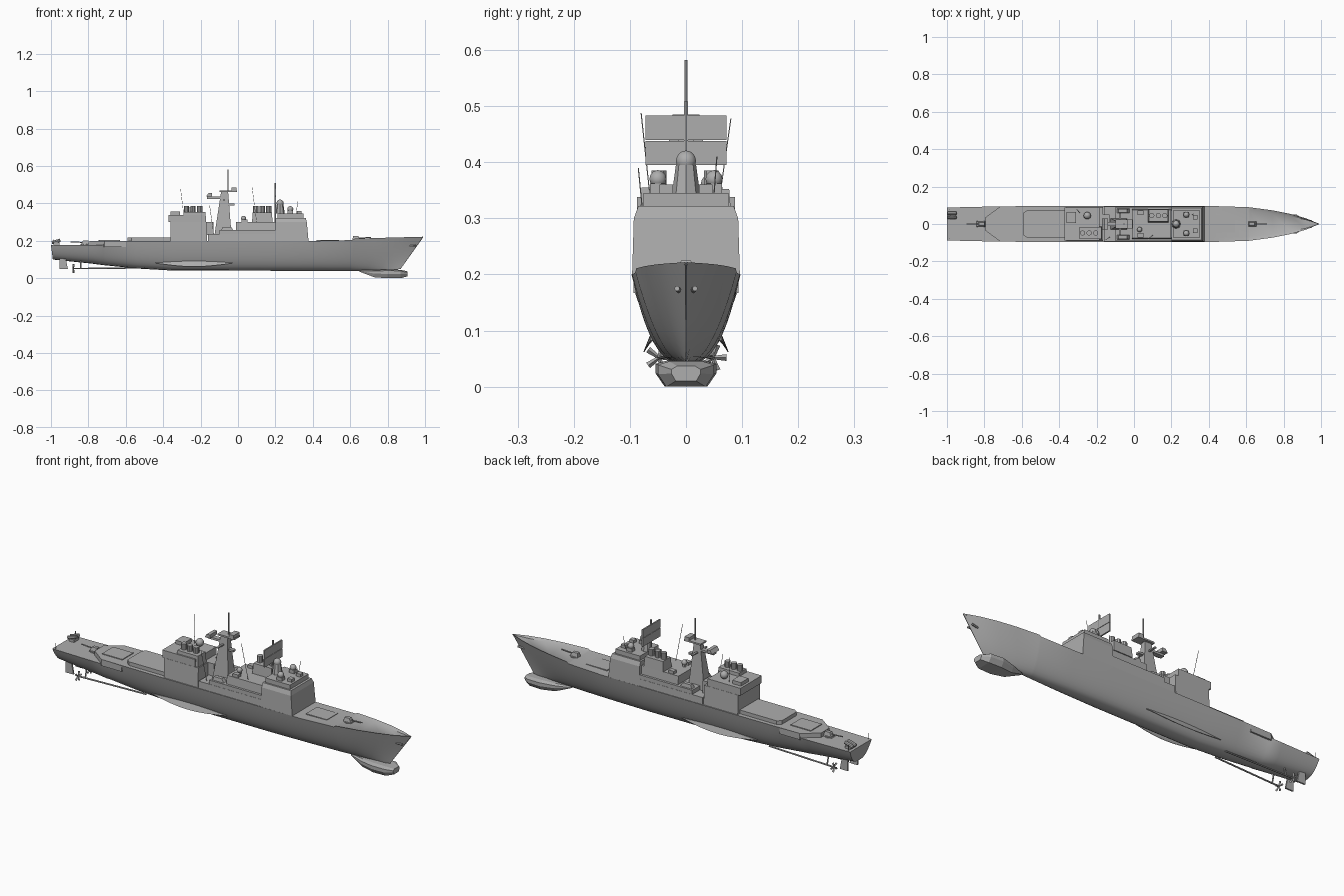
import bpy
import bmesh
import math
from mathutils import Vector

default_cube = bpy.data.objects.get("Cube")
if default_cube:
    bpy.data.objects.remove(default_cube, do_unlink=True)

grey = bpy.data.materials.new("ship_grey")
grey.use_nodes = True
paint = (0.42, 0.42, 0.42, 1)
grey.diffuse_color = paint
grey.node_tree.nodes["Principled BSDF"].inputs["Base Color"].default_value = paint

DECK, QUARTERDECK, MIDDECK, ROOF = 0.2, 0.177, 0.257, 0.345
SIDES = (("right", -1), ("left", 1))


def loft(name, rings, smooth=False):
    """Skin a list of equally long closed rings and cap both ends."""
    bm = bmesh.new()
    rows = [[bm.verts.new(point) for point in ring] for ring in rings]
    count = len(rows[0])
    for lower, upper in zip(rows, rows[1:]):
        for i in range(count):
            j = (i + 1) % count
            bm.faces.new((lower[i], lower[j], upper[j], upper[i]))
    bm.faces.new(rows[0])
    bm.faces.new(rows[-1])
    bmesh.ops.recalc_face_normals(bm, faces=bm.faces[:])
    mesh = bpy.data.meshes.new(name)
    bm.to_mesh(mesh)
    bm.free()
    mesh.materials.append(grey)
    obj = bpy.data.objects.new(name, mesh)
    bpy.context.collection.objects.link(obj)
    if smooth:
        bpy.ops.object.select_all(action='DESELECT')
        obj.select_set(True)
        bpy.context.view_layer.objects.active = obj
        bpy.ops.object.shade_smooth_by_angle(angle=math.radians(35))
    return obj


def prism(name, outline, bottom, top):
    return loft(name, [[(x, y, z) for x, y in outline] for z in (bottom, top)])


def block(name, aft, fore, half, bottom, top, y=0, inset=(0, 0, 0)):
    """Box with optional taper: inset of the aft, fore and side walls at the top."""
    a, f, s = inset
    base = [(aft, y - half), (fore, y - half), (fore, y + half), (aft, y + half)]
    half -= s
    aft, fore = aft + a, fore - f
    roof = [(aft, y - half), (fore, y - half), (fore, y + half), (aft, y + half)]
    return loft(name, [[(*p, bottom) for p in base], [(*p, top) for p in roof]])


def rod(name, start, end, radius, end_radius=None, sides=6):
    """Round or tapered bar between two points."""
    start, end = Vector(start), Vector(end)
    turn = (end - start).to_track_quat('Z', 'Y')
    rings = []
    for centre, r in ((start, radius), (end, end_radius or radius)):
        angles = [math.tau * i / sides for i in range(sides)]
        rings.append([centre + turn @ Vector((r * math.cos(a), r * math.sin(a), 0)) for a in angles])
    return loft(name, rings, smooth=sides > 6)


def dome(name, x, y, z, radius, sides=10):
    rings = []
    for k in range(7):
        a = math.pi * (k + 0.1) / 6.2
        r = radius * math.sin(a)
        rings.append([(x + r * math.cos(math.tau * i / sides), y + r * math.sin(math.tau * i / sides),
                       z - radius * math.cos(a)) for i in range(sides)])
    return loft(name, rings, smooth=True)


# Hull: keel x, deck x, half beam, deck z, keel z, section power, bulwark depth
stations = [
    (-.99, -1, .088, QUARTERDECK, .1, .34, 0),
    (-.78, -.78, .093, QUARTERDECK, .078, .34, 0),
    (-.72, -.72, .094, QUARTERDECK, .07, .35, 0),
    (-.71, -.71, .094, DECK, .069, .35, 0),
    (-.54, -.54, .096, DECK, .052, .36, 0),
    (-.35, -.35, .097, DECK, .041, .36, 0),
    (.2, .2, .097, DECK, .04, .37, 0),
    (.42, .42, .096, DECK, .04, .42, 0),
    (.6, .61, .09, .204, .04, .5, 0),
    (.61, .62, .089, .211, .04, .5, .009),
    (.69, .74, .073, .215, .04, .6, .01),
    (.76, .84, .053, .218, .04, .7, .01),
    (.82, .92, .03, .22, .042, .8, .01),
    (.87, .99, .001, .222, .05, .9, .004),
]
hull_rings = []
for keel_x, deck_x, beam, top, keel, power, drop in stations:
    steps = [(i / 10) ** 1.6 for i in range(11)]
    side = [(keel_x + (deck_x - keel_x) * t, beam * t ** power, keel + (top - keel) * t) for t in steps]
    side.append((deck_x, beam * .75, top - drop))
    mirrored = [(x, -y, z) for x, y, z in reversed(side[1:])]
    hull_rings.append(side + mirrored)
loft("hull", hull_rings, smooth=True)

# Bow sonar bulb
bulb = []
for x, w, low, high in ((.65, .006, .035, .043), (.73, .036, .005, .044), (.8, .054, 0, .047),
                        (.87, .05, 0, .045), (.905, .026, .01, .037)):
    mid = (low + high) / 2
    half = [(w * .7, low), (w, mid), (w, high - .006), (w * .6, high)]
    bulb.append([(x, y, z) for y, z in half] + [(x, -y, z) for y, z in reversed(half)])
loft("sonar_bulb", bulb)

# Underwater gear on both sides
for label, s in SIDES:
    fin = []
    for i in range(9):
        u = i / 8
        reach = max(math.sin(math.pi * u), .02)
        x = -.45 + .43 * u
        root = Vector((x, s * .064, .082 + .01 * reach))
        tip = root + Vector((0, s * .012, -.03)) * reach
        fin.append([root, tip, tip + Vector((0, -s * .002, 0)), root + Vector((0, -s * .006, 0))])
    loft(label + "_bilge_keel", fin)
    block(label + "_rudder", -.91, -.955, .004, .05, .11, s * .04, inset=(-.012, 0, 0))
    hub = Vector((-.88, s * .048, .052))
    rod(label + "_shaft", hub, (-.5, s * .035, .055), .004)
    rod(label + "_shaft_strut", (-.84, s * .048, .052), (-.84, s * .035, .1), .004)
    for k in range(5):
        a = math.tau * k / 5
        blade = hub + Vector((0, math.cos(a), math.sin(a))) * .024
        rod(f"{label}_propeller_blade_{k}", hub, blade, .003, .006, 4)
    rod(label + "_anchor", (.9, s * .01, .17), (.95, s * .016, .175), .005)

# Stern decks
prism("flight_deck", [(-.795, -.035), (-.715, -.094), (-.6, -.094),
                      (-.6, .094), (-.715, .094), (-.795, .035)], QUARTERDECK - .01, DECK)
block("flight_deck_pad", -.745, -.63, .045, DECK, DECK + .004)
prism("hangar", [(-.59, -.06), (-.57, -.075), (-.36, -.075),
                 (-.36, .075), (-.57, .075), (-.59, .06)], DECK, .219)
for k in range(2):
    rod(f"stern_launcher_{k}", (-.995, .035 + .022 * k, .19), (-.95, .035 + .022 * k, .203), .009, sides=8)
block("launcher_base", -.985, -.955, .02, .17, .19, .045)
for label, s in SIDES:
    rod(label + "_stern_pole", (-.985, s * .08, .17), (-.985, s * .08, .207), .0015)
block("fore_launch_cells", .42, .54, .045, DECK, DECK + .005)

# Guns, the aft one trained astern
for label, x, z, d in (("fore", .635, DECK, 1), ("aft", -.82, QUARTERDECK, -1)):
    rod(label + "_gun_ring", (x, 0, z - .005), (x, 0, z + .006), .022, sides=10)
    block(label + "_gun_house", x - d * .024, x + d * .022, .015, z, z + .025,
          inset=(d * .004, d * .014, .006))
    rod(label + "_gun_barrel", (x, 0, z + .014), (x + d * .075, 0, z + .018), .003)

# Forward superstructure
block("bridge_block", .2, .377, .096, DECK, .3, inset=(0, .009, .003))
block("bridge_upper", .2, .368, .093, .3, .322, inset=(0, .006, .008))
block("bridge_roof", .21, .35, .076, .32, ROOF)
rod("director_pedestal", (.225, 0, ROOF), (.225, 0, .395), .025, .018, 8)
dome("director_dome", .225, 0, .402, .019)
rod("radar_post", (.2, 0, .3), (.2, 0, .508), .004)
for k in range(2):
    low = .395 + .045 * k
    block(f"radar_panel_{k}", .196, .203, .072, low, low + .043)
for label, s in SIDES:
    block(label + "_illuminator_base", .265, .295, .014, ROOF, .362, s * .05)
    dome(label + "_illuminator", .28, s * .05, .37, .016)
    block(label + "_roof_box", .315, .34, .012, ROOF, .36, s * .035)

# Middle houses and forward funnel
block("middle_house", -.16, .21, .094, DECK, .236, inset=(0, 0, .001))
block("middle_upper_house", -.1, .21, .092, .236, MIDDECK)
block("boat_deck_house", -.01, .21, .08, MIDDECK, .3, inset=(0, 0, .004))
block("fore_funnel", .075, .185, .036, .3, .352, .045, inset=(.004, .004, .004))
dome("middle_director", .03, -.03, .32, .014)
rod("middle_director_base", (.03, -.03, .29), (.03, -.03, .315), .009)
for label, s in SIDES:
    block(label + "_boat", -.09, -.025, .012, MIDDECK, .275, s * .07, inset=(.008, .012, .003))
    block(label + "_deck_locker", .02, .05, .012, .3, .315, s * .06)

# After superstructure and funnel
block("aft_house", -.36, -.165, .092, DECK, .3, inset=(0, 0, .004))
block("aft_upper_house", -.372, -.185, .087, .3, .338)
block("aft_funnel", -.295, -.17, .034, .3, .355, -.048, inset=(.004, .004, .003))
block("aft_roof_house", -.36, -.31, .03, .33, .356, .035)
dome("aft_director", -.25, .045, .36, .02)
block("aft_gear_house", -.19, -.13, .03, .23, .3, .02)

# Exhaust pipes, three to a funnel
for label, x, y in (("fore", .095, .045), ("aft", -.275, -.048)):
    for k in range(3):
        px = x + .035 * k
        rod(f"{label}_exhaust_{k}", (px, y, .34), (px, y, .385), .014, sides=10)

# Main mast
block("main_mast", -.125, -.035, .03, .236, .465, inset=(.035, .018, .018))
block("mast_aft_arm", -.165, -.06, .012, .425, .436)
block("mast_aft_radar", -.17, -.14, .03, .437, .455, inset=(.012, 0, 0))
block("mast_yard", -.08, -.07, .06, .415, .421)
block("mast_platform", -.1, -.005, .024, .462, .47)
block("mast_top_radar", -.035, -.008, .024, .47, .485)
block("mast_fore_arm", -.065, -.02, .01, .39, .4)
rod("mast_pole", (-.053, 0, .46), (-.053, 0, .582), .003)

# Whip aerials
whips = [((-.29, .06, .338), (-.307, .08, .478)), ((.1, -.06, .3), (.075, -.08, .488)),
         ((.31, .05, ROOF), (.32, .055, .41)), ((-.13, -.07, .236), (-.152, -.085, .39))]
for k, (foot, tip) in enumerate(whips):
    rod(f"whip_aerial_{k}", foot, tip, .0012, sides=4)
